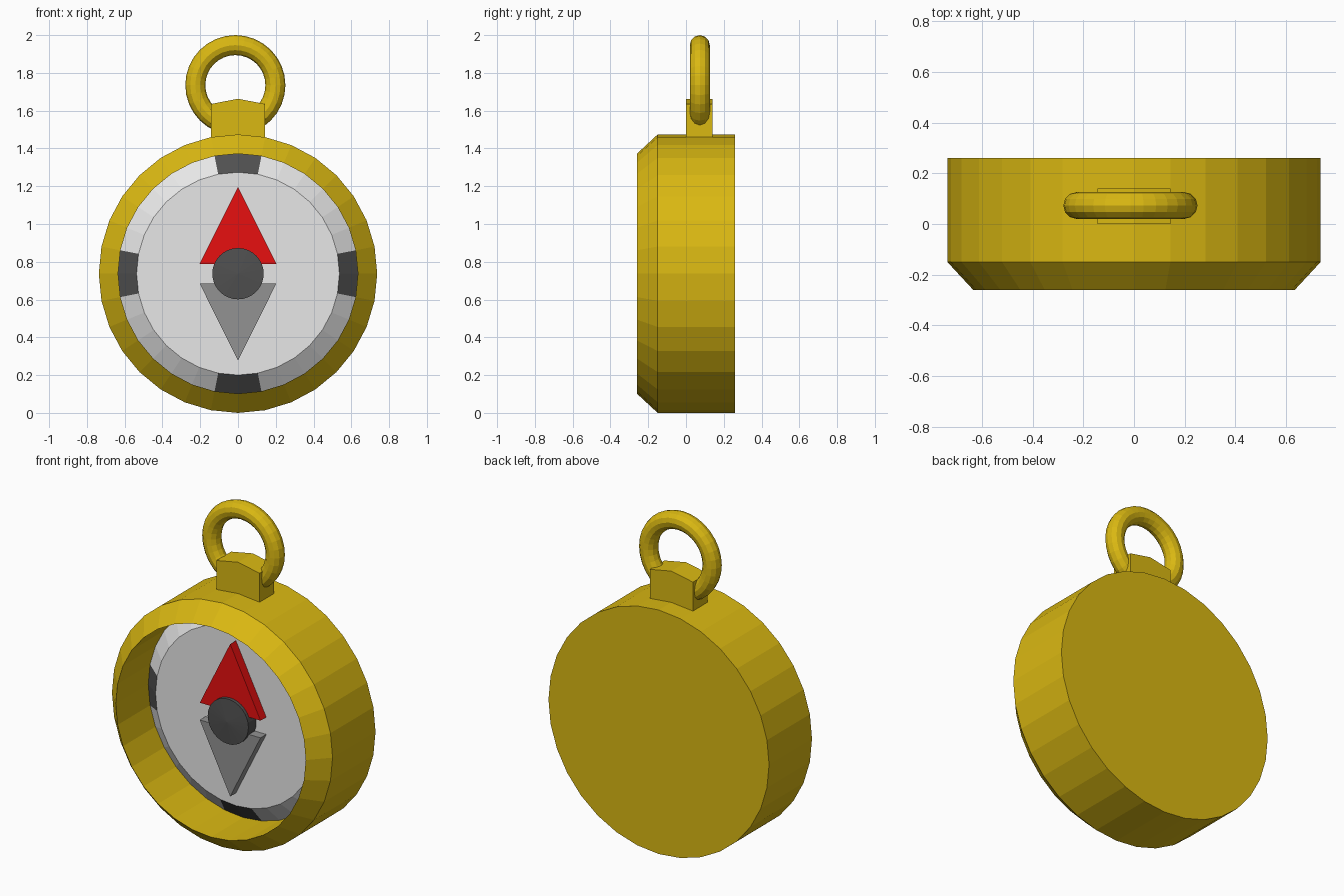
import bpy, bmesh, math

if "Cube" in bpy.data.objects:
    bpy.data.objects.remove(bpy.data.objects["Cube"])

SIDES = 32
CZ = 0.737   # height of the body centre


def material(name, rgb):
    m = bpy.data.materials.new(name)
    m.diffuse_color = (*rgb, 1)
    m.use_nodes = True
    m.node_tree.nodes["Principled BSDF"].inputs["Base Color"].default_value = m.diffuse_color
    return m


gold = material("gold", (0.70, 0.48, 0.006))
white = material("dial_white", (0.80, 0.80, 0.80))
dark = material("dark_grey", (0.08, 0.08, 0.08))
red = material("red", (0.80, 0.005, 0.005))
grey = material("mid_grey", (0.29, 0.29, 0.29))


def finish(name, bm, *mats):
    bmesh.ops.remove_doubles(bm, verts=bm.verts, dist=1e-5)
    bmesh.ops.recalc_face_normals(bm, faces=bm.faces)
    me = bpy.data.meshes.new(name)
    bm.to_mesh(me)
    bm.free()
    for m in mats:
        me.materials.append(m)
    ob = bpy.data.objects.new(name, me)
    bpy.context.collection.objects.link(ob)
    return ob


def lathe(name, profile, *mats, sides=SIDES):
    """Spin (radius, y) points around the y axis through the body centre."""
    bm = bmesh.new()
    vs = [bm.verts.new((r, y, CZ)) for r, y in profile]
    es = [bm.edges.new(p) for p in zip(vs, vs[1:])]
    bmesh.ops.spin(bm, geom=vs + es, cent=(0, 0, CZ), axis=(0, 1, 0),
                   angle=math.tau, steps=sides)
    return finish(name, bm, *mats)


def plate(name, outline, y0, y1, mat):
    """Extrude an (x, z) outline from y0 to y1."""
    bm = bmesh.new()
    f = bm.faces.new([bm.verts.new((x, y0, z)) for x, z in outline])
    ext = bmesh.ops.extrude_face_region(bm, geom=[f])["geom"]
    # the source face stays as the opposite cap
    for v in ext:
        if isinstance(v, bmesh.types.BMVert):
            v.co.y = y1
    if not f.is_valid or sum(1 for _ in bm.faces) < len(outline) + 2:
        bmesh.ops.holes_fill(bm, edges=bm.edges)
    return finish(name, bm, mat)


# Case: bevelled cup with an open front
lathe("case", [(0, 0.26), (0.737, 0.26), (0.737, -0.15), (0.635, -0.26),
               (0.635, 0.10), (0, 0.10)], gold)

# Dial with sloped rim; the four rim marks are dark faces
dial = lathe("dial", [(0, 0.08), (0.635, 0.08), (0.635, 0.05),
                      (0.537, -0.02), (0, -0.02)], white, dark)
for p in dial.data.polygons:
    c = p.center
    r = math.hypot(c.x, c.z - CZ)
    a = math.degrees(math.atan2(c.z - CZ, c.x)) % 90
    if r > 0.54 and c.y < 0.045 and min(a, 90 - a) < 11:
        p.material_index = 1

# Needle halves and hub
for name, s, mat in (("needle_north", 1, red), ("needle_south", -1, grey)):
    plate(name, [(-0.203, CZ + s * 0.052), (0.203, CZ + s * 0.052),
                 (0, CZ + s * 0.46)], -0.01, -0.075, mat)
lathe("hub", [(0, -0.01), (0.136, -0.01), (0.136, -0.095), (0, -0.105)], dark)

# Lug on top of the case
plate("lug", [(-0.144, 1.42), (0.144, 1.42), (0.144, 1.635),
              (0, 1.663), (-0.144, 1.635)], 0.0, 0.14, gold)

# Hanging ring
bpy.ops.mesh.primitive_torus_add(major_segments=32, minor_segments=12,
                                 major_radius=0.212, minor_radius=0.053,
                                 location=(-0.014, 0.073, 1.735),
                                 rotation=(math.pi / 2, 0, 0))
ring = bpy.context.object
ring.name = "ring"
ring.data.materials.append(gold)
